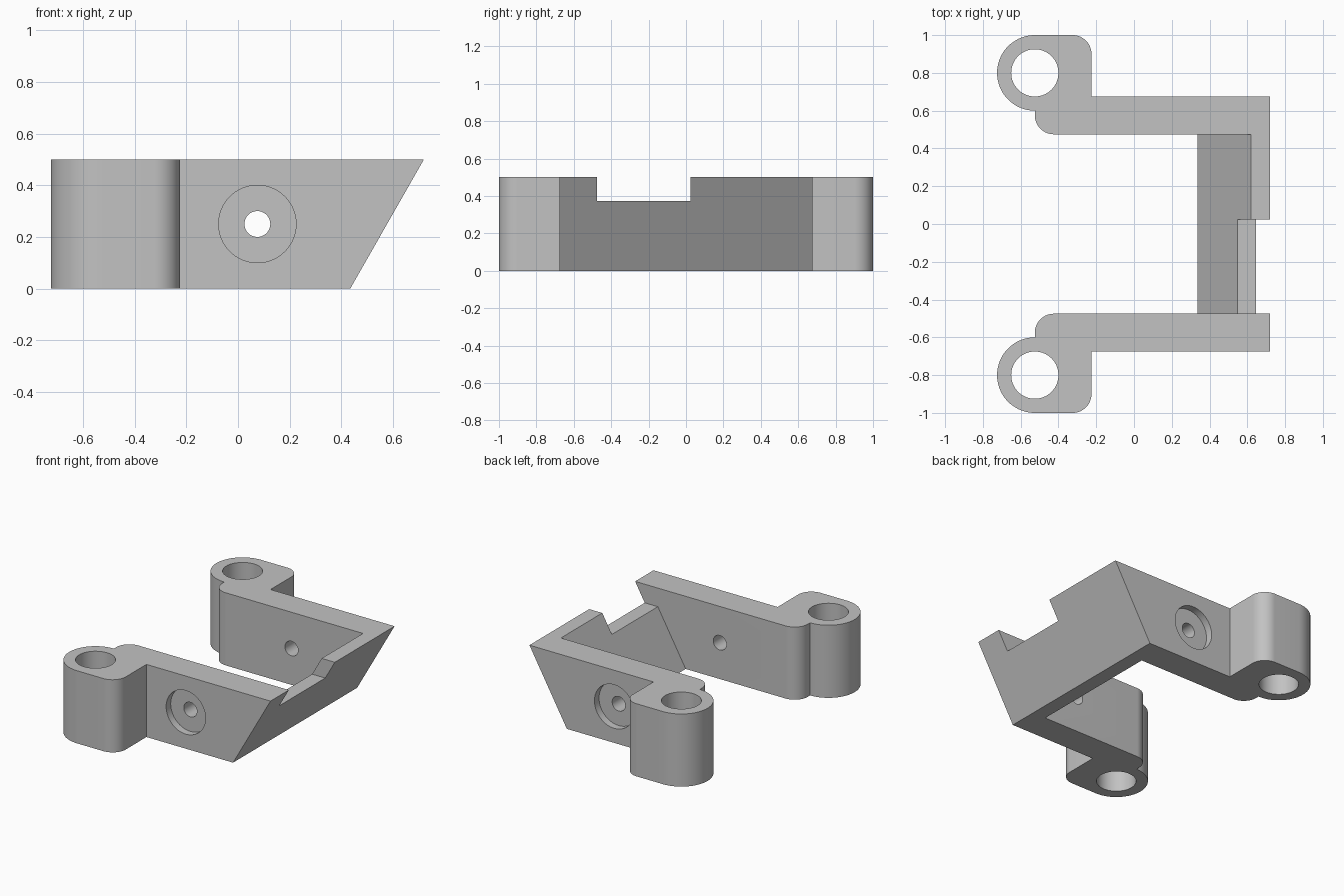
import bpy, bmesh, math
from mathutils import Matrix, Vector

cube = bpy.data.objects.get("Cube")
if cube:
    bpy.data.objects.remove(cube, do_unlink=True)

HEIGHT = 0.5
TOP_END, BOTTOM_END = 0.72, 0.435      # slanted end of the arms
INNER, OUTER = 0.475, 0.675            # arm faces in y
HUB = (-0.525, 0.8)
LEAN = (TOP_END - BOTTOM_END) / HEIGHT

grey = bpy.data.materials.new("plain_grey")
grey.use_nodes = True
grey.diffuse_color = (0.54, 0.54, 0.54, 1)
grey.node_tree.nodes["Principled BSDF"].inputs["Base Color"].default_value = (0.54, 0.54, 0.54, 1)


def make_object(name, bm):
    bmesh.ops.recalc_face_normals(bm, faces=bm.faces)
    mesh = bpy.data.meshes.new(name)
    bm.to_mesh(mesh)
    bm.free()
    mesh.materials.append(grey)
    obj = bpy.data.objects.new(name, mesh)
    bpy.context.collection.objects.link(obj)
    return obj


def prism(name, points, offset):
    """Extrude a closed outline of 3D points along an offset."""
    bm = bmesh.new()
    face = bm.faces.new([bm.verts.new(p) for p in points])
    moved = bmesh.ops.extrude_face_region(bm, geom=[face])["geom"]
    bmesh.ops.translate(bm, vec=Vector(offset),
                        verts=[v for v in moved if isinstance(v, bmesh.types.BMVert)])
    return make_object(name, bm)


def arc(center, radius, start, end, steps):
    angles = [math.radians(start + (end - start) * i / steps) for i in range(steps + 1)]
    return [(center[0] + radius * math.cos(a), center[1] + radius * math.sin(a)) for a in angles]


def activate(obj):
    bpy.ops.object.select_all(action='DESELECT')
    obj.select_set(True)
    bpy.context.view_layer.objects.active = obj


def drill(obj, center, radius, length, along_y=False):
    """Cut a round hole through the object."""
    bm = bmesh.new()
    turn = Matrix.Rotation(math.pi / 2, 4, 'X') if along_y else Matrix()
    bmesh.ops.create_cone(bm, cap_ends=True, segments=64, radius1=radius, radius2=radius,
                          depth=length, matrix=Matrix.Translation(center) @ turn)
    cutter = make_object("hole_cutter", bm)
    cutter.hide_render = True
    mod = obj.modifiers.new("hole", 'BOOLEAN')
    mod.operation, mod.solver, mod.object = 'DIFFERENCE', 'EXACT', cutter
    activate(obj)
    bpy.ops.object.modifier_apply(modifier=mod.name)
    bpy.data.objects.remove(cutter, do_unlink=True)


# Arm outline with its hub, seen from above
outline = [(TOP_END, INNER), (TOP_END, OUTER), (-0.225, OUTER)]
outline += arc((-0.325, 0.9), 0.1, 0, 90, 16)
outline += arc(HUB, 0.2, 90, 270, 36)
outline += arc((-0.425, 0.575), 0.1, 180, 270, 16)

for name, side in (("front_arm", -1), ("back_arm", 1)):
    arm = prism(name, [(x, side * y, 0) for x, y in outline], (0, 0, HEIGHT))
    # Slanted end
    for v in arm.data.vertices:
        if v.co.z < 0.01 and v.co.x > 0.7:
            v.co.x = BOTTOM_END
    # Hub bore, screw hole and its counterbore
    drill(arm, (HUB[0], side * HUB[1], HEIGHT / 2), 0.125, 1)
    drill(arm, (0.075, side * 0.575, 0.25), 0.05, 0.5, True)
    drill(arm, (0.075, side * (OUTER + 0.05), 0.25), 0.15, 0.2, True)
    activate(arm)
    bpy.ops.object.shade_smooth_by_angle(angle=math.radians(30))

# Leaning cross wall with a notch in its top edge
NOTCH_Y, NOTCH_Z = 0.025, 0.372
wall = [(-INNER, 0), (INNER, 0), (INNER, HEIGHT), (NOTCH_Y, HEIGHT),
        (NOTCH_Y, NOTCH_Z), (-INNER, NOTCH_Z)]
prism("cross_wall", [(BOTTOM_END - 0.1 + LEAN * z, y, z) for y, z in wall], (0.1, 0, 0))
